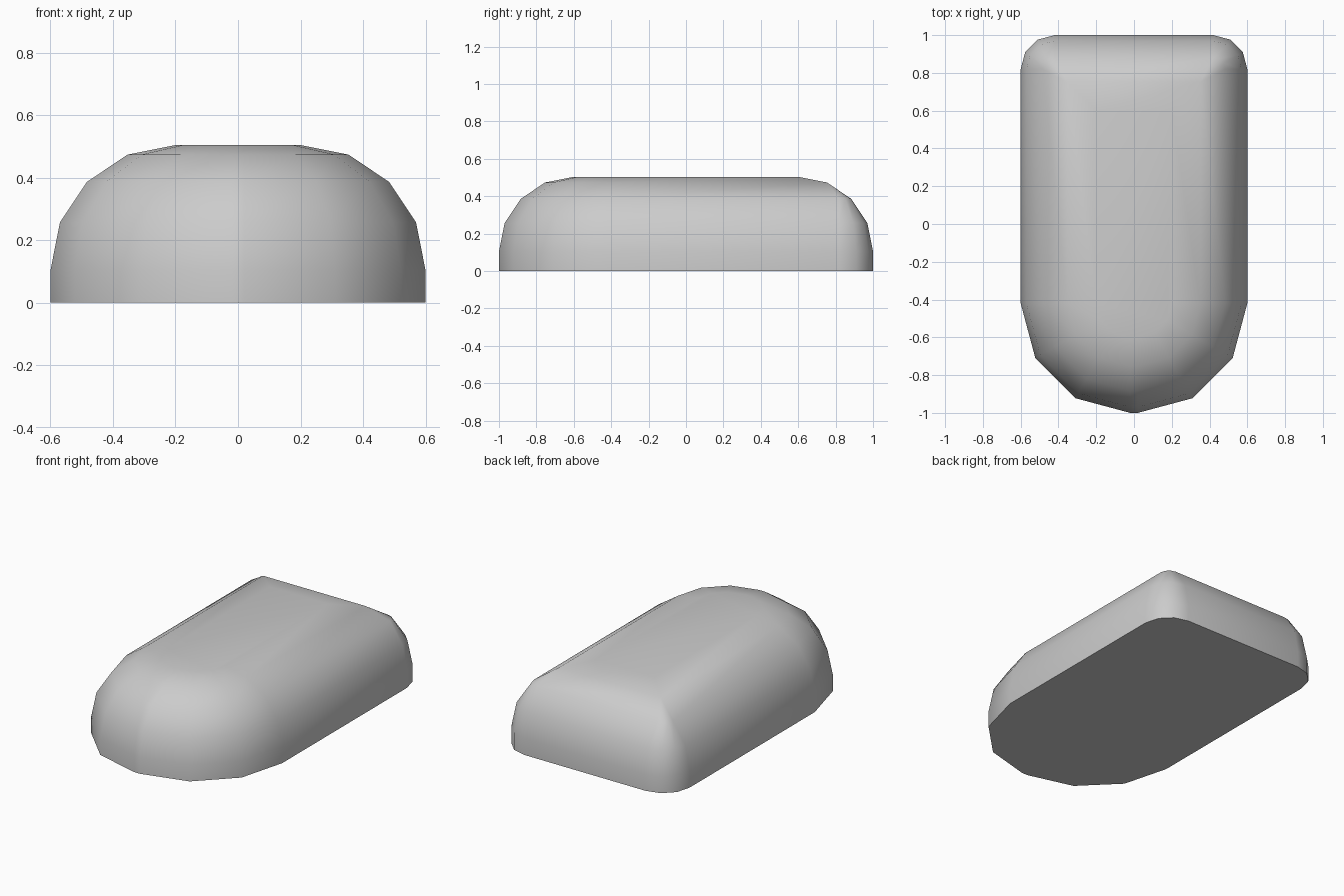
import bpy, bmesh
from math import sin, cos, pi, radians

if "Cube" in bpy.data.objects:
    bpy.data.objects.remove(bpy.data.objects["Cube"])

HALF_W, HALF_L = 0.6, 1.0
BACK_R, FRONT_R, TOP_R, HEIGHT = 0.18, 0.58, 0.4, 0.504


def outline(inset):
    """Rounded-rectangle outline moved inwards; corners turn sharp once the radius is used up."""
    pts = []
    corners = [(1, 1, BACK_R), (-1, 1, BACK_R), (-1, -1, FRONT_R), (1, -1, FRONT_R)]
    for quarter, (sx, sy, radius) in enumerate(corners):
        r = max(radius - inset, 0.0)
        cx, cy = sx * (HALF_W - inset - r), sy * (HALF_L - inset - r)
        for k in range(4):
            a = quarter * pi / 2 + k * pi / 6
            pts.append((cx + r * cos(a), cy + r * sin(a)))
    return pts


# Levels: straight base wall, then a four-step quarter-round shoulder
levels = [(0.0, 0.0)]
for i in range(5):
    a = i * pi / 8
    levels.append((TOP_R * (1 - cos(a)), HEIGHT - TOP_R + TOP_R * sin(a)))

bm = bmesh.new()
rings = [[bm.verts.new((x, y, z)) for x, y in outline(d)] for d, z in levels]
n = len(rings[0])

# Side wall and shoulder
for low, high in zip(rings, rings[1:]):
    for i in range(n):
        j = (i + 1) % n
        bm.faces.new((low[i], low[j], high[j], high[i]))

# Flat underside and top
bm.faces.new(rings[0][::-1])
bm.faces.new(rings[-1])

bmesh.ops.remove_doubles(bm, verts=bm.verts[:], dist=0.0005)
bmesh.ops.recalc_face_normals(bm, faces=bm.faces[:])
mesh = bpy.data.meshes.new("rounded_body")
bm.to_mesh(mesh)
bm.free()

body = bpy.data.objects.new("rounded_body", mesh)
bpy.context.collection.objects.link(body)
bpy.context.view_layer.objects.active = body
body.select_set(True)
bpy.ops.object.shade_smooth_by_angle(angle=radians(40))
